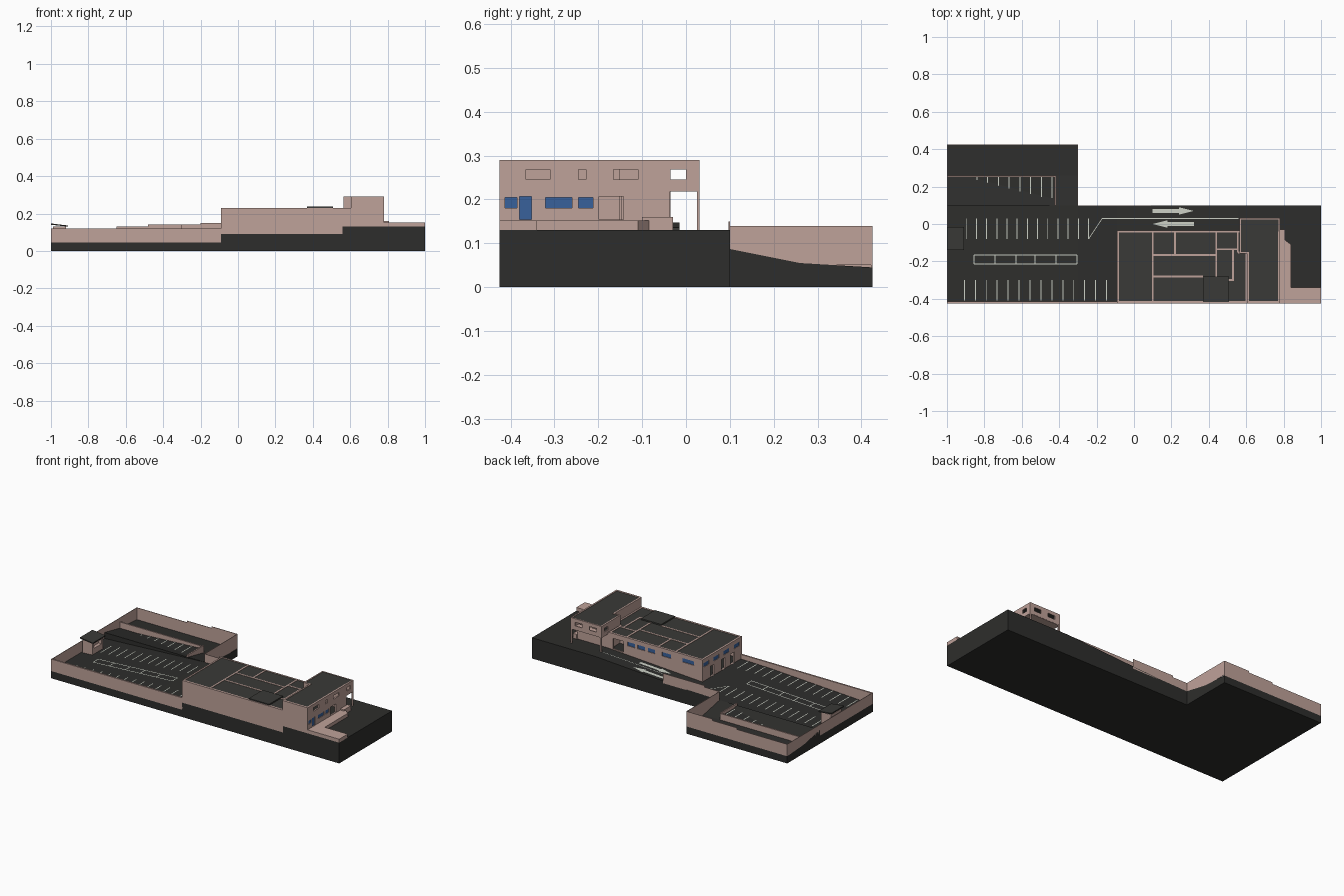
import bpy, bmesh

if "Cube" in bpy.data.objects:
    bpy.data.objects.remove(bpy.data.objects["Cube"])

def mat(name, c):
    m = bpy.data.materials.new(name)
    m.diffuse_color = (*c, 1)
    m.use_nodes = True
    m.node_tree.nodes["Principled BSDF"].inputs["Base Color"].default_value = m.diffuse_color
    return m

PINK = mat("plaster", (.52, .36, .32))
DARK = mat("asphalt", (.027, .027, .025))
ROOF = mat("roof_grey", (.042, .042, .038))
WHITE = mat("paint", (.6, .63, .56))
GLASS = mat("glass", (.04, .12, .33))

def finish(bm, name, m):
    bmesh.ops.recalc_face_normals(bm, faces=bm.faces)
    me = bpy.data.meshes.new(name)
    bm.to_mesh(me)
    bm.free()
    ob = bpy.data.objects.new(name, me)
    bpy.context.collection.objects.link(ob)
    if m:
        me.materials.append(m)
    return ob

def boxes(name, items, m):
    """Several boxes (x0, x1, y0, y1, z0, z1) in one object."""
    bm = bmesh.new()
    for x0, x1, y0, y1, z0, z1 in items:
        vs = bmesh.ops.create_cube(bm, size=1)["verts"]
        for v in vs:
            v.co = ((x0 + x1) / 2 + v.co.x * (x1 - x0),
                    (y0 + y1) / 2 + v.co.y * (y1 - y0),
                    (z0 + z1) / 2 + v.co.z * (z1 - z0))
    return finish(bm, name, m)

def prism(name, pts, a, b, axis, m):
    """Extrude a 2D profile from a to b along the axis."""
    place = {"x": lambda p, t: (t, p[0], p[1]),
             "y": lambda p, t: (p[0], t, p[1]),
             "z": lambda p, t: (p[0], p[1], t)}[axis]
    bm = bmesh.new()
    lo = [bm.verts.new(place(p, a)) for p in pts]
    hi = [bm.verts.new(place(p, b)) for p in pts]
    bm.faces.new(lo)
    bm.faces.new(hi)
    n = len(pts)
    for i in range(n):
        j = (i + 1) % n
        bm.faces.new((lo[i], lo[j], hi[j], hi[i]))
    return finish(bm, name, m)

def cut(ob, holes):
    """Cut box-shaped openings."""
    c = boxes("cutter", holes, None)
    c.hide_render = True
    mod = ob.modifiers.new("openings", "BOOLEAN")
    mod.operation, mod.object, mod.solver = "DIFFERENCE", c, "EXACT"
    dg = bpy.context.evaluated_depsgraph_get()
    me = bpy.data.meshes.new_from_object(ob.evaluated_get(dg))
    ob.modifiers.clear()
    ob.data = me
    bpy.data.objects.remove(c)

# Sloping site: height along x
SLOPE = [(-1, .05), (-.3, .087), (-.09, .092), (.56, .13), (1, .13)]
def ground(x):
    for (a, za), (b, zb) in zip(SLOPE, SLOPE[1:]):
        if x <= b:
            return za + (zb - za) * (x - a) / (b - a)
    return .13

prism("main_ground", [(-1, 0), (1, 0)] + SLOPE[::-1], -.42, .1, "y", DARK)
prism("north_parking_ground", [(-1, 0), (-.42, 0), (-.42, ground(-.42)), (-1, .05)], .09, .255, "y", DARK)
prism("ramp_ground", [(.1, 0), (.425, 0), (.425, .045), (.26, .055), (.1, .087)], -1, -.3, "x", DARK)
boxes("front_base", [(-1, -.09, -.425, -.415, 0, .045), (-.09, .56, -.425, -.415, 0, .09),
                     (.56, 1, -.425, -.415, 0, .13)], DARK)

# Perimeter walls with stepped tops
boxes("perimeter_walls", [
    (-1, -.085, -.425, -.415, .045, .12),
    (-1, -.997, -.425, .425, .045, .12),
    (-1, -.65, .422, .425, .045, .12),
    (-.65, -.48, .422, .425, .045, .13),
    (-.48, -.3, .422, .425, .045, .14),
    (-.303, -.3, .1, .425, .05, .14),
    (-.3, -.2, .097, .1, .087, .14),
    (-.2, .09, .097, .1, .088, .15)], PINK)
boxes("inner_retaining_walls", [(-1, -.418, .252, .26, .045, .095),
                                (-.426, -.418, .1, .26, .05, .1)], PINK)

# Guard hut with sloping roof
hut = boxes("guard_hut", [(-.99, -.92, -.13, -.025, .045, .13)], PINK)
cut(hut, [(-.94, -.9, -.115, -.04, .09, .12)])
prism("hut_roof", [(-1, .14), (-.91, .13), (-.91, .136), (-1, .147)], -.14, -.015, "y", ROOF)

# Main block: outer walls with openings
front = boxes("main_front_wall", [(-.09, .61, -.425, -.413, .09, .23)], PINK)
west = boxes("main_west_wall", [(-.09, -.08, -.425, -.035, .05, .23)], PINK)
west_windows = [(y, y + .055) for y in (-.40, -.30, -.20, -.10)]
cut(west, [(-.12, -.05, a, b, .18, .205) for a, b in west_windows] +
          [(-.12, -.05, a, a + .035, .093, .16) for a in (-.35, -.26, -.15)])
boxes("west_glass", [(-.087, -.084, a, b, .18, .205) for a, b in west_windows], GLASS)
north = boxes("main_north_wall", [(-.09, .565, -.045, -.035, .085, .23)], PINK)
north_windows = [(-.03, .05), (.13, .19), (.24, .29), (.31, .36), (.38, .43)]
cut(north, [(a, b, -.07, -.01, .18, .205) for a, b in north_windows] +
           [(.46, .53, -.07, -.01, .132, .2)])
boxes("north_glass", [(a, b, -.042, -.039, .18, .205) for a, b in north_windows], GLASS)

# Interior partitions, visible as lines in the roof
t = .005
across = [(.1, .44, -.165), (.1, .37, -.28), (.44, .555, -.135), (.5, .535, -.3), (.555, .61, -.152)]
along = [(.1, -.42, -.04), (.22, -.165, -.04), (.44, -.28, -.04), (.53, -.3, -.135),
         (.555, -.152, -.04), (.6, -.42, -.152)]
boxes("partitions", [(a, b, y - t, y + t, .08, .23) for a, b, y in across] +
                    [(x - t, x + t, a, b, .08, .23) for x, a, b in along], PINK)
boxes("main_roof", [(-.085, .605, -.42, -.04, .221, .228)], ROOF)
boxes("roof_hatch", [(.368, .508, -.418, -.28, .229, .237)], ROOF)

# Taller east block, its north end bridging the lane
east = boxes("tower_east_wall", [(.77, .78, -.425, -.04, .13, .29)], PINK)
east_upper = [(-.365, -.31), (-.245, -.228), (-.165, -.11)]
east_lower = [(-.418, -.385), (-.32, -.26), (-.245, -.212)]
east_doors = [(-.38, -.352), (-.198, -.143)]
cut(east, [(.74, .81, a, b, .245, .268) for a, b in east_upper] +
          [(.74, .81, a, b, .181, .204) for a, b in east_lower] +
          [(.74, .81, a, b, .154, .207) for a, b in east_doors])
boxes("east_glass", [(.773, .776, a, b, .181, .204) for a, b in east_lower] +
                    [(.773, .776, -.38, -.352, .154, .207)], GLASS)
boxes("tower_walls", [(.605, .78, -.425, -.413, .13, .29),
                      (.605, .614, -.425, -.15, .13, .29),
                      (.565, .614, -.158, -.15, .13, .29),
                      (.565, .573, -.15, -.04, .13, .29),
                      (.565, .78, -.046, -.036, .13, .22)], PINK)
bridge = boxes("bridge_side_walls", [(.565, .573, -.04, .03, .22, .29),
                                     (.772, .78, -.04, .03, .22, .29)], PINK)
cut(bridge, [(.54, .8, -.035, .0, .245, .268)])
bridge_north = boxes("bridge_north_wall", [(.565, .78, .025, .031, .22, .29)], PINK)
cut(bridge_north, [(a, a + .05, 0, .06, .245, .268) for a in (.6, .7)])
boxes("bridge_columns", [(.565, .575, .025, .031, .13, .22), (.77, .78, .025, .031, .13, .22)], PINK)
boxes("bridge_floor", [(.565, .78, -.04, .03, .218, .224)], PINK)
prism("tower_roof", [(.608, -.42), (.777, -.42), (.777, .028), (.568, .028), (.568, -.153), (.608, -.153)],
      .28, .288, "z", ROOF)

# East entrance terrace
prism("terrace", [(.78, -.425), (1, -.425), (1, -.34), (.84, -.34), (.84, -.11), (.8, -.08), (.78, -.08)],
      .13, .152, "z", PINK)
boxes("terrace_end_wall", [(.78, .806, -.1, -.03, .13, .16)], PINK)

# Painted markings follow the slope
def decals(name, polys):
    bm = bmesh.new()
    for p in polys:
        bm.faces.new([bm.verts.new((x, y, ground(x) + .0015)) for x, y in p])
    return finish(bm, name, WHITE)

def rect(x0, x1, y0, y1):
    return [(x0, y0), (x1, y0), (x1, y1), (x0, y1)]

w = .0025
rows = [(-.955, .0575, 10, .14, .25), (-.897, .0545, 13, -.08, .03), (-.907, .0585, 14, -.41, -.3)]
decals("parking_stall_lines", [rect(x0 + i * dx - w, x0 + i * dx + w, a, b)
                               for x0, dx, n, a, b in rows for i in range(n)])
decals("centre_island_lines",
       [rect(x - w, x + w, -.215, -.165) for x in (-.855, -.743, -.632, -.53, -.418, -.305)] +
       [rect(-.855, -.305, y - w, y + w) for y in (-.215, -.165)])
decals("lane_lines", [rect(-.17, -.09, .028, .031), rect(-.09, .56, .028, .031),
                      [(-.245, -.08), (-.24, -.08), (-.167, .03), (-.172, .03)]])

def arrow(x, y, s):
    pts = [(-.11, -.01), (.03, -.01), (.03, -.02), (.11, 0), (.03, .02), (.03, .01), (-.11, .01)]
    return [(x + s * a, y + b) for a, b in pts]

decals("lane_arrows", [arrow(.21, .07, 1), arrow(.21, 0, -1)])
for name in ("parking_stall_lines", "centre_island_lines", "lane_lines", "lane_arrows"):
    me = bpy.data.objects[name].data
    bm = bmesh.new()
    bm.from_mesh(me)
    bmesh.ops.reverse_faces(bm, faces=[f for f in bm.faces if f.normal.z < 0])
    bm.to_mesh(me)
    bm.free()
